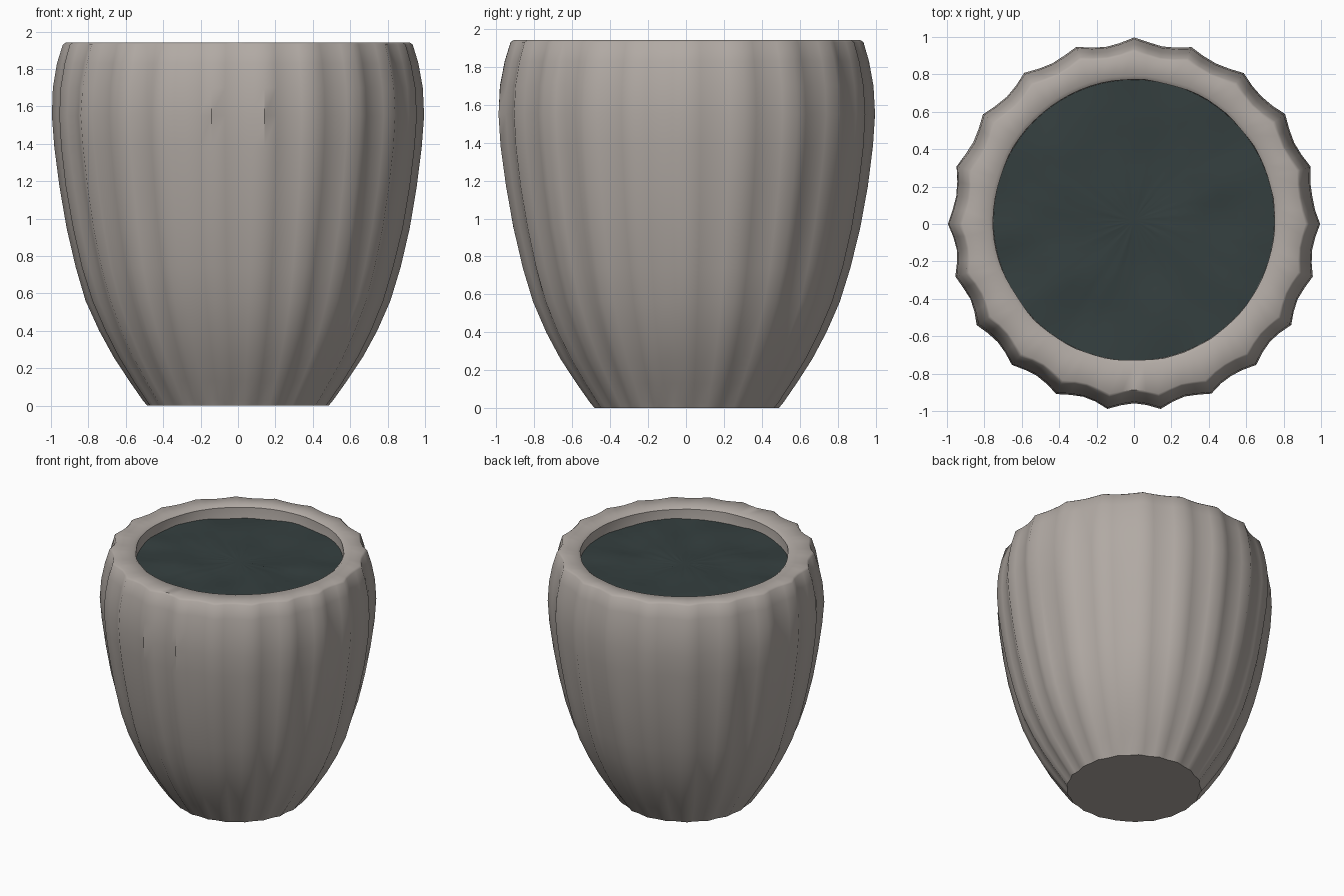
import bpy, bmesh, math, random
from mathutils import Vector, noise

random.seed(4)
cube = bpy.data.objects.get("Cube")
if cube:
    bpy.data.objects.remove(cube, do_unlink=True)


def make_material(name, color):
    mat = bpy.data.materials.new(name)
    mat.use_nodes = True
    mat.diffuse_color = color
    bsdf = mat.node_tree.nodes["Principled BSDF"]
    bsdf.inputs["Base Color"].default_value = color
    bsdf.inputs["Roughness"].default_value = 0.8
    return mat


clay = make_material("warm grey clay", (0.44, 0.40, 0.37, 1))
earth = make_material("dark soil", (0.035, 0.05, 0.05, 1))


def finish(name, bm, mat, angle):
    bmesh.ops.recalc_face_normals(bm, faces=bm.faces)
    mesh = bpy.data.meshes.new(name)
    bm.to_mesh(mesh)
    bm.free()
    mesh.materials.append(mat)
    obj = bpy.data.objects.new(name, mesh)
    bpy.context.collection.objects.link(obj)
    bpy.ops.object.select_all(action='DESELECT')
    obj.select_set(True)
    bpy.context.view_layer.objects.active = obj
    bpy.ops.object.shade_smooth_by_angle(angle=math.radians(angle))
    return obj


# Ridge directions: ten flutes around the back half, eleven around the front
ridges = [math.pi * k / 10 for k in range(10)]
ridges += [math.pi * (1 + k / 11) for k in range(11)]
ridges.append(math.tau)
STEPS = 4
flutes = []  # (angle, depth from 0 on a ridge to 1 in a valley)
for a, b in zip(ridges, ridges[1:]):
    for s in range(STEPS):
        t = s / STEPS
        flutes.append((a + (b - a) * t, math.sin(math.pi * t)))


def ring(bm, radius, z, flute=0.0, rough=0.0, shift=0.0):
    verts = []
    for angle, depth in flutes:
        d = Vector((math.cos(angle), math.sin(angle), 0))
        r = radius * (1 - flute * depth)
        r -= rough * abs(noise.noise(d * 3.5 + Vector((0, 0, z * 1.3))))
        verts.append(bm.verts.new((d.x * r, d.y * r + shift, z)))
    return verts


def loft(bm, rings):
    for low, high in zip(rings, rings[1:]):
        for i in range(len(low)):
            j = (i + 1) % len(low)
            bm.faces.new((low[i], low[j], high[j], high[i]))


# Fluted pot: outer wall, flat rim and inner wall down to a floor
outer = [(0.49, 0), (0.515, 0.03), (0.585, 0.13), (0.67, 0.26), (0.745, 0.4),
         (0.815, 0.56), (0.87, 0.74), (0.92, 0.95), (0.96, 1.17), (0.988, 1.38),
         (1.0, 1.55), (0.992, 1.7), (0.968, 1.83), (0.938, 1.93)]
bm = bmesh.new()
rings = []
for r, z in outer:
    fade = 0.02 if z < 0.02 else 0.035
    rings.append(ring(bm, r, z, fade, 0.012))
rings.append(ring(bm, 0.92, 1.942, 0.03, 0.01))
rings.append(ring(bm, 0.775, 1.94, 0, 0.012, 0.02))
rings.append(ring(bm, 0.755, 1.925, 0, 0.012, 0.02))
rings.append(ring(bm, 0.75, 1.8, 0, 0, 0.02))
rings.append(ring(bm, 0.68, 1.6, 0, 0, 0.02))
loft(bm, rings)
bm.faces.new(rings[0])
bm.faces.new(rings[-1])
finish("fluted_pot", bm, clay, 45)

# Soil: a slightly lumpy disc just under the rim
bm = bmesh.new()
soil = [ring(bm, 0.758 * k / 8, 1.845, 0, 0, 0.02) for k in range(8, 0, -1)]
loft(bm, soil)
centre = bm.verts.new((0, 0.02, 1.845))
for i, v in enumerate(soil[-1]):
    bm.faces.new((v, soil[-1][(i + 1) % len(soil[-1])], centre))
for v in bm.verts:
    v.co.z += 0.02 * noise.noise(v.co * 4) + random.uniform(-0.002, 0.002)
finish("soil", bm, earth, 60)
